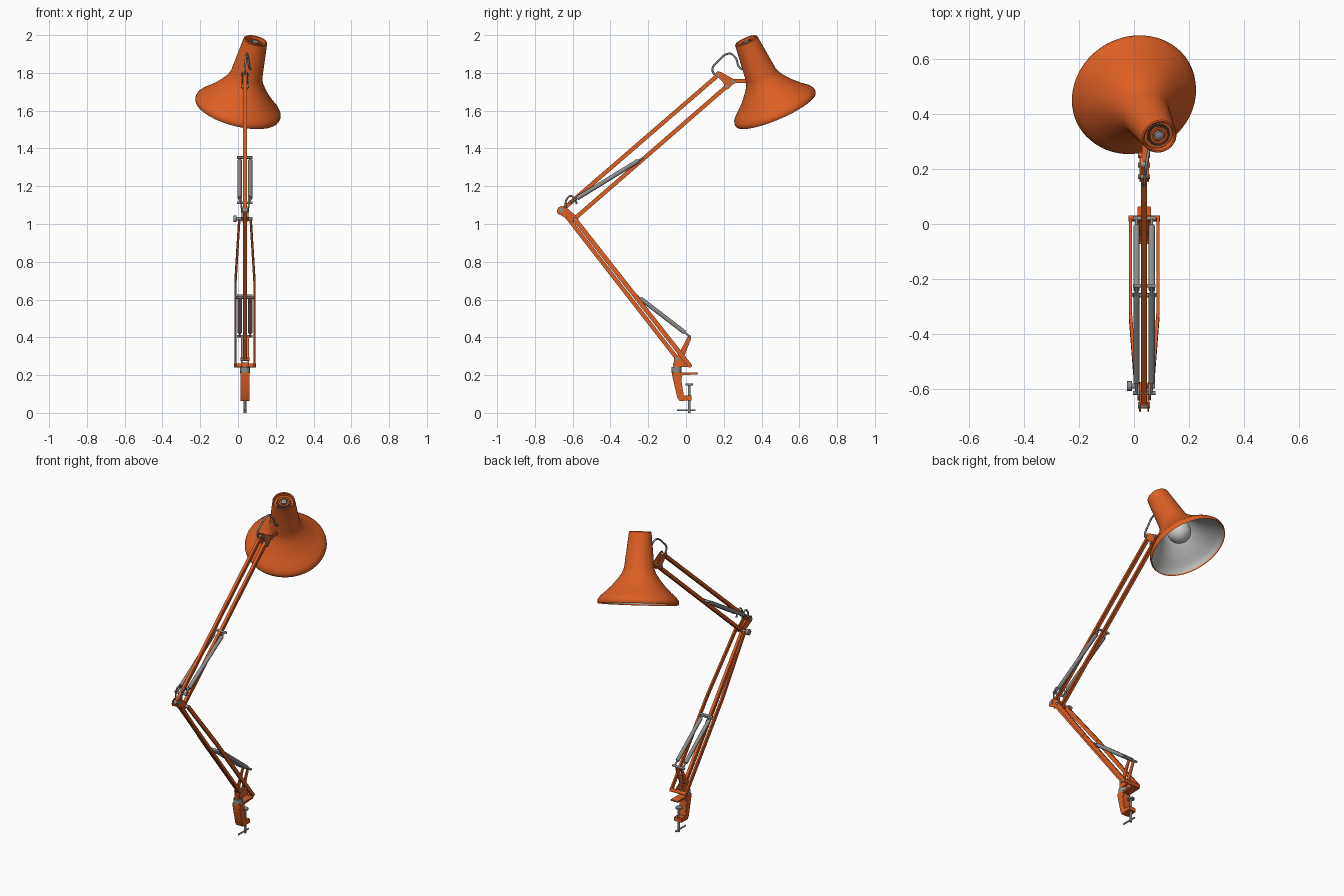
import bpy, bmesh, math
from mathutils import Vector, Matrix

if "Cube" in bpy.data.objects:
    bpy.data.objects.remove(bpy.data.objects["Cube"])

CX = 0.037  # centre plane of the arm


def material(name, rgb):
    m = bpy.data.materials.new(name)
    m.diffuse_color = (*rgb, 1)
    m.use_nodes = True
    m.node_tree.nodes["Principled BSDF"].inputs["Base Color"].default_value = m.diffuse_color
    return m


ORANGE = material("orange paint", (0.72, 0.115, 0.018))
METAL = material("grey metal", (0.27, 0.27, 0.27))
LINING = material("pale lining", (0.52, 0.52, 0.51))
BULB = material("bulb white", (0.62, 0.62, 0.6))
DARK = material("dark slot", (0.04, 0.03, 0.025))


def finish(name, bm, *mats, smooth=True):
    bmesh.ops.recalc_face_normals(bm, faces=bm.faces)
    me = bpy.data.meshes.new(name)
    bm.to_mesh(me)
    bm.free()
    ob = bpy.data.objects.new(name, me)
    bpy.context.collection.objects.link(ob)
    for m in mats:
        me.materials.append(m)
    if smooth:
        bpy.ops.object.select_all(action='DESELECT')
        ob.select_set(True)
        bpy.context.view_layer.objects.active = ob
        bpy.ops.object.shade_smooth_by_angle(angle=math.radians(35))
    return ob


def aim(p, q):
    """Matrix placing local z along p-q, centred between the points."""
    p, q = Vector(p), Vector(q)
    d = (q - p).normalized()
    x = Vector((1, 0, 0))
    x = (x - d * x.dot(d)).normalized() if abs(d.x) < 0.99 else Vector((0, 1, 0))
    rot = Matrix((x, d.cross(x), d)).transposed().to_4x4()
    return Matrix.Translation((p + q) / 2) @ rot, (q - p).length


def P(dx, y, z):
    return Vector((CX + dx, y, z))


def bar(name, p, q, w, t, mat=ORANGE):
    m, l = aim(p, q)
    bm = bmesh.new()
    bmesh.ops.create_cube(bm, size=1, matrix=m @ Matrix.Diagonal((w, t, l, 1)))
    bmesh.ops.bevel(bm, geom=bm.edges[:], offset=min(w, t) * 0.15, segments=2, affect='EDGES')
    return finish(name, bm, mat)


def rod(name, p, q, r, mat=METAL, r2=None):
    m, l = aim(p, q)
    bm = bmesh.new()
    bmesh.ops.create_cone(bm, cap_ends=True, segments=20, radius1=r,
                          radius2=r if r2 is None else r2, depth=l, matrix=m)
    return finish(name, bm, mat)


def plate(name, yz, x0, x1, mat=ORANGE):
    """Side profile in y,z extruded across x."""
    bm = bmesh.new()
    f = bm.faces.new([bm.verts.new(P(x0, y, z)) for y, z in yz])
    ex = bmesh.ops.extrude_face_region(bm, geom=[f])
    bmesh.ops.translate(bm, vec=(x1 - x0, 0, 0),
                        verts=[v for v in ex["geom"] if isinstance(v, bmesh.types.BMVert)])
    bmesh.ops.bevel(bm, geom=bm.edges[:], offset=0.002, segments=2, affect='EDGES')
    return finish(name, bm, mat)


def wire(name, pts, r, mat=METAL):
    cu = bpy.data.curves.new(name, 'CURVE')
    cu.dimensions = '3D'
    cu.bevel_depth, cu.bevel_resolution, cu.use_fill_caps = r, 2, True
    sp = cu.splines.new('BEZIER')
    sp.bezier_points.add(len(pts) - 1)
    for b, p in zip(sp.bezier_points, pts):
        b.co = p
        b.handle_left_type = b.handle_right_type = 'AUTO'
    ob = bpy.data.objects.new(name, cu)
    bpy.context.collection.objects.link(ob)
    cu.materials.append(mat)
    bpy.ops.object.select_all(action='DESELECT')
    ob.select_set(True)
    bpy.context.view_layer.objects.active = ob
    bpy.ops.object.convert(target='MESH')


# --- lamp head: lathed about a tilted axis
RIM, TOP = Vector((-0.003, 0.476, 1.605)), Vector((0.093, 0.318, 1.972))
HEAD = Matrix.Translation(RIM) @ (TOP - RIM).to_track_quat('Z', 'Y').to_matrix().to_4x4()


def lathe(name, prof, mats, rule=lambda i: 0, n=64):
    bm = bmesh.new()
    rings = []
    for r, h in prof:
        if r == 0:
            rings.append([bm.verts.new(HEAD @ Vector((0, 0, h)))] * n)
        else:
            rings.append([bm.verts.new(HEAD @ Vector((r * math.cos(a), r * math.sin(a), h)))
                          for a in (2 * math.pi * k / n for k in range(n))])
    for i, (a, b) in enumerate(zip(rings, rings[1:])):
        for k in range(n):
            j = (k + 1) % n
            vs = list(dict.fromkeys((a[k], a[j], b[j], b[k])))
            bm.faces.new(vs).material_index = rule(i)
    return finish(name, bm, *mats)


outer = [(0.228, 0), (0.232, 0.01), (0.229, 0.026), (0.215, 0.044), (0.188, 0.068),
         (0.152, 0.103), (0.118, 0.145), (0.097, 0.176), (0.086, 0.205), (0.064, 0.408),
         (0.06, 0.412), (0.055, 0.41), (0.053, 0.392), (0, 0.392)]
inner = [(max(r - 0.007, 0), h - 0.003) for r, h in outer[1:9]] + [(0.062, 0.36), (0, 0.36)]
lathe("shade", inner[::-1] + outer, [LINING, ORANGE], lambda i: int(i >= len(inner) - 1))
lathe("shade_vent_slot", [(0.034, 0.391), (0.034, 0.394), (0.043, 0.394), (0.043, 0.391)], [DARK])
lathe("shade_top_ring", [(0.024, 0.39), (0.024, 0.402), (0.033, 0.402), (0.033, 0.39)], [ORANGE])
lathe("shade_top_nut", [(0.017, 0.39), (0.017, 0.405), (0.008, 0.409), (0, 0.409)], [METAL], n=24)
lathe("bulb_socket", [(0.03, 0.36), (0.03, 0.2), (0, 0.2)], [METAL], n=32)
lathe("bulb", [(0.024, 0.21)] + [(0.068 * math.sin(a), 0.125 + 0.068 * math.cos(a))
      for a in (0.36 + (math.pi - 0.36) * k / 14 for k in range(14))] + [(0, 0.057)], [BULB], n=40)

# --- upper arm: two parallel bars
bar("upper_arm_top_bar", P(0, -0.655, 1.075), P(0, 0.172, 1.79), 0.022, 0.022)
bar("upper_arm_lower_bar", P(0, -0.59, 1.028), P(0, 0.215, 1.728), 0.022, 0.022)

# --- lower arm: one central bar and a pair of bowed side bars
bar("lower_arm_centre_bar", P(0, -0.655, 1.07), P(0, -0.045, 0.285), 0.022, 0.022)
for s, side in ((-1, "left"), (1, "right")):
    foot, top = P(s * 0.05, 0.02, 0.25), P(s * 0.03, -0.59, 1.028)
    mid = foot.lerp(top, 0.58)
    mid.x = CX + s * 0.05
    bar(f"lower_arm_{side}_bar_low", foot, mid, 0.012, 0.024)
    bar(f"lower_arm_{side}_bar_high", mid, top, 0.012, 0.024)

# --- springs in pairs, with thin hooked ends and cross pins
for arm, a, b in (("lower", (0.02, 0.405), (-0.26, 0.62)), ("upper", (-0.615, 1.112), (-0.225, 1.352))):
    for s, side in ((-1, "left"), (1, "right")):
        p, q = P(s * 0.028, *a), P(s * 0.028, *b)
        rod(f"{arm}_spring_{side}", p.lerp(q, 0.1), p.lerp(q, 0.93), 0.0115)
        rod(f"{arm}_spring_{side}_hook", p, q, 0.005)
    for end, c in (("start", a), ("end", b)):
        rod(f"{arm}_spring_{end}_pin", P(-0.041, *c), P(0.041, *c), 0.007)
rod("lower_spring_anchor", P(-0.052, -0.258, 0.61), P(0.052, -0.258, 0.61), 0.006)

# --- elbow joint
for s, side in ((-1, "left"), (1, "right")):
    plate(f"elbow_plate_{side}", [(-0.684, 1.068), (-0.678, 1.086), (-0.66, 1.095), (-0.635, 1.088),
          (-0.578, 1.04), (-0.575, 1.018), (-0.595, 1.01), (-0.664, 1.047), (-0.68, 1.054)],
          s * 0.012, s * 0.018)
    wire(f"elbow_spring_hook_{side}", [P(s * 0.02, -0.638, 1.085), P(s * 0.02, -0.632, 1.13),
         P(s * 0.02, -0.61, 1.148), P(s * 0.02, -0.585, 1.125), P(s * 0.02, -0.578, 1.105)], 0.005)
rod("elbow_main_pin", P(-0.022, -0.66, 1.072), P(0.022, -0.66, 1.072), 0.012)
rod("elbow_lower_pin", P(-0.045, -0.59, 1.028), P(0.04, -0.59, 1.028), 0.009)
rod("elbow_knob", P(-0.062, -0.59, 1.028), P(-0.045, -0.59, 1.028), 0.018)

# --- head joint
for s, side in ((-1, "left"), (1, "right")):
    plate(f"head_plate_{side}", [(0.152, 1.795), (0.165, 1.808), (0.185, 1.805), (0.25, 1.768),
          (0.27, 1.75), (0.245, 1.738), (0.222, 1.712), (0.2, 1.715), (0.2, 1.745)],
          s * 0.011, s * 0.017)
bar("head_stem", P(0, 0.225, 1.757), P(0.004, 0.33, 1.757), 0.02, 0.022)
for n, (y, z) in enumerate([(0.172, 1.79), (0.215, 1.73), (0.25, 1.755)]):
    rod(f"head_pin_{n + 1}", P(-0.022, y, z), P(0.022, y, z), 0.009)
wire("head_cable", [P(0, 0.15, 1.79), P(0, 0.14, 1.82), P(0.003, 0.17, 1.862), P(0.01, 0.23, 1.902),
                    P(0.016, 0.262, 1.88), P(0.024, 0.282, 1.83), P(0.03, 0.31, 1.815)], 0.0055)

# --- base bracket with spring lever
for s, side in ((-1, "left"), (1, "right")):
    plate(f"base_lever_{side}", [(0.012, 0.41), (0.026, 0.408), (0.026, 0.39), (-0.012, 0.292),
          (0.028, 0.262), (0.028, 0.243), (-0.06, 0.243), (-0.064, 0.29), (-0.04, 0.308)],
          s * 0.013, s * 0.02)
bar("base_block", P(0, -0.05, 0.24), P(0, -0.05, 0.268), 0.034, 0.04)
rod("base_front_pin", P(-0.057, 0.02, 0.25), P(0.057, 0.02, 0.25), 0.011, ORANGE)
rod("base_rear_pin", P(-0.024, -0.045, 0.285), P(0.024, -0.045, 0.285), 0.01)
rod("base_collar", P(0, -0.05, 0.212), P(0, -0.05, 0.243), 0.026)

# --- table clamp and screw
plate("clamp_body", [(-0.073, 0.216), (0.064, 0.213), (0.064, 0.204), (-0.02, 0.2), (-0.024, 0.17),
      (-0.012, 0.093), (0.03, 0.092), (0.03, 0.066), (-0.035, 0.063), (-0.046, 0.08), (-0.073, 0.195)],
      -0.025, 0.025)
rod("clamp_screw", P(0, 0.017, 0), P(0, 0.017, 0.15), 0.007)
rod("clamp_pad", P(0, 0.017, 0.146), P(0, 0.017, 0.155), 0.02)
rod("clamp_handle", P(0, -0.048, 0.014), P(0, 0.05, 0.014), 0.005)
